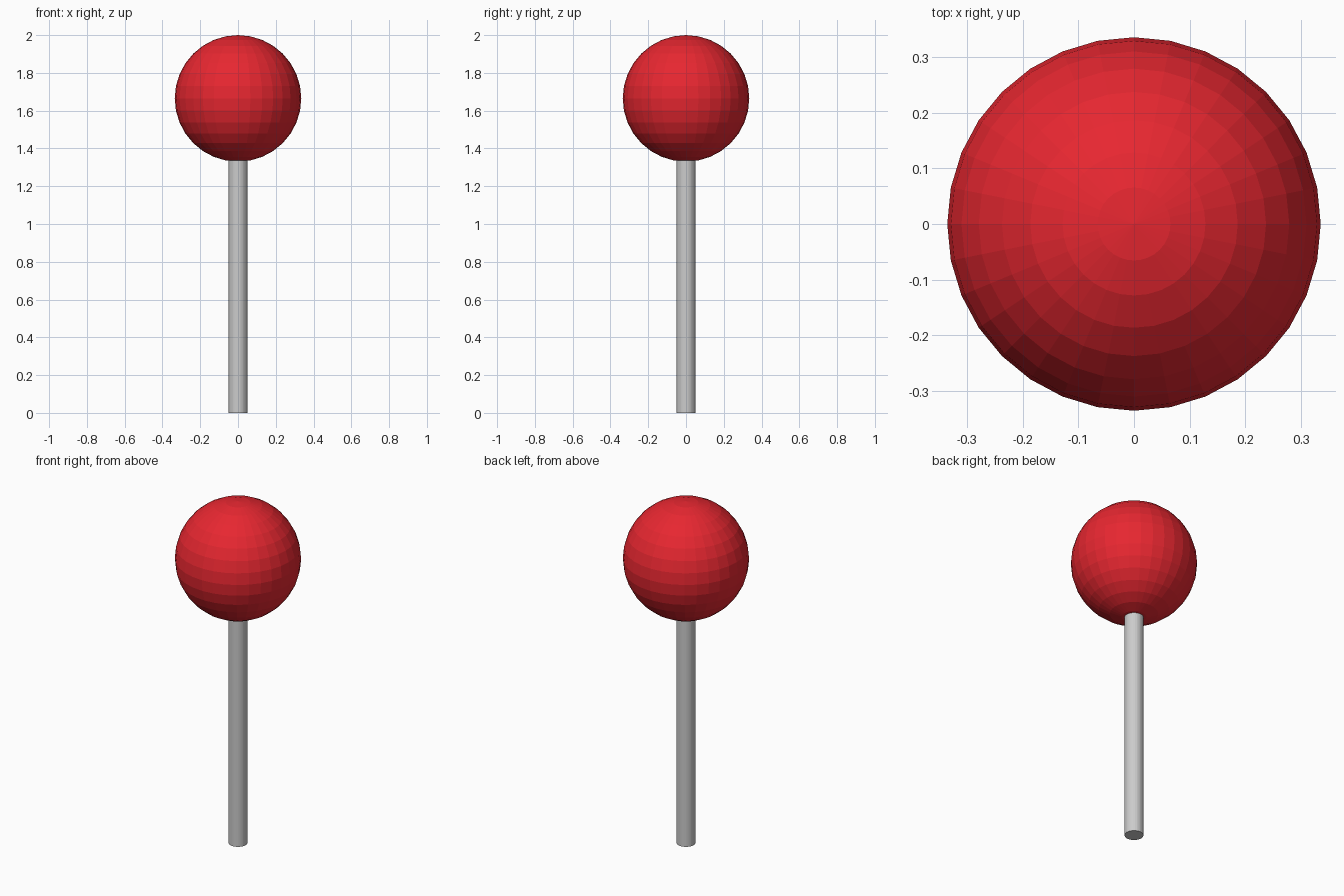
import bpy

if "Cube" in bpy.data.objects:
    bpy.data.objects.remove(bpy.data.objects["Cube"])

HEAD_R = 0.335
HEAD_Z = 2.0 - HEAD_R
STICK_R = 0.05
STICK_H = 1.34

# Stick: slim round rod, its top just tucked into the candy
bpy.ops.mesh.primitive_cylinder_add(vertices=32, radius=STICK_R, depth=STICK_H,
                                    location=(0, 0, STICK_H / 2))
stick = bpy.context.object
stick.name = "stick"

# Candy head: flat-faced ball
bpy.ops.mesh.primitive_uv_sphere_add(segments=32, ring_count=16, radius=HEAD_R,
                                     location=(0, 0, HEAD_Z))
head = bpy.context.object
head.name = "candy_ball"

red = bpy.data.materials.new("candy_red")
red.diffuse_color = (0.8, 0.02, 0.03, 1)
red.use_nodes = True
red.node_tree.nodes["Principled BSDF"].inputs["Base Color"].default_value = red.diffuse_color
head.data.materials.append(red)
